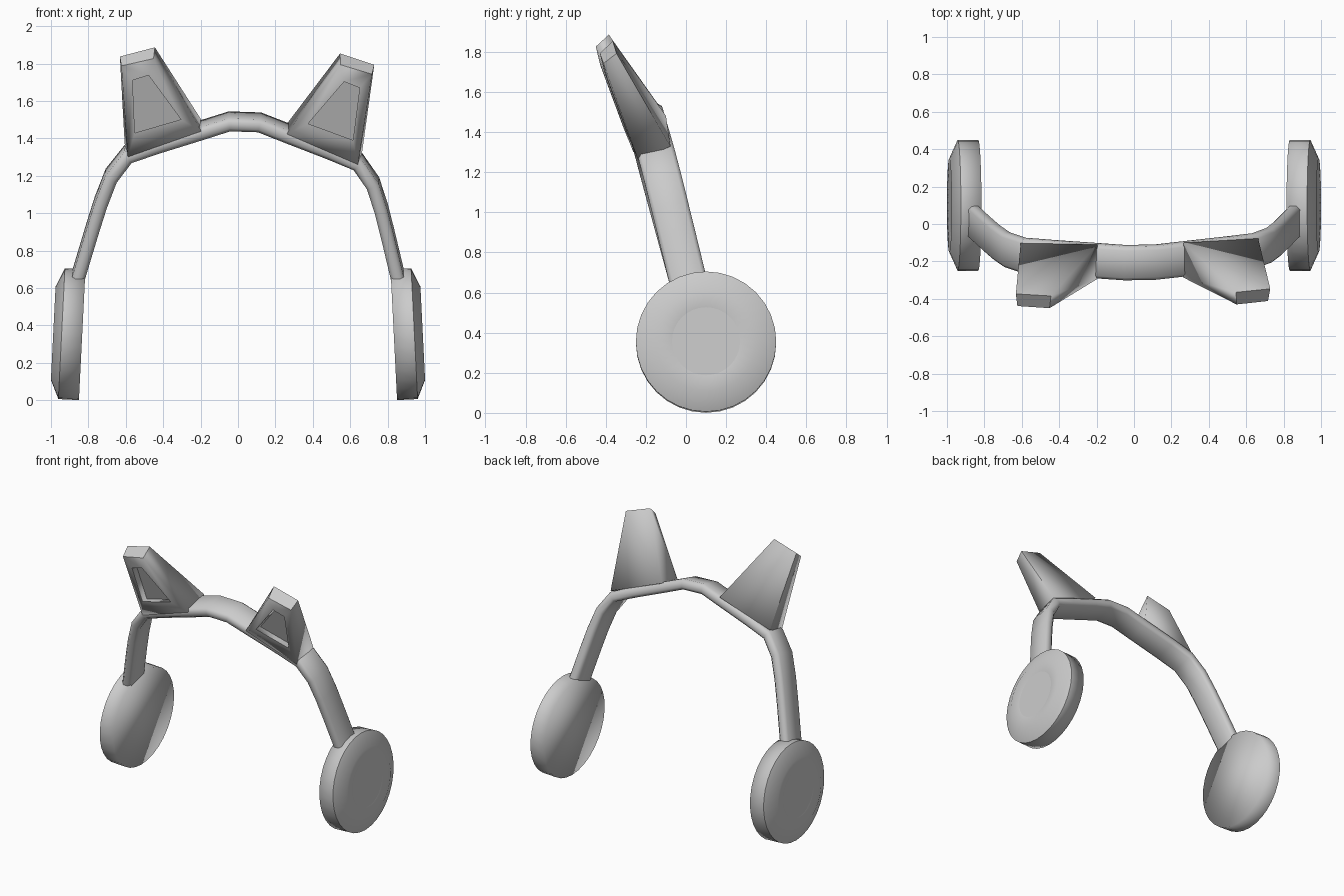
import bpy
import bmesh
from math import sin, cos, pi
from mathutils import Vector

cube = bpy.data.objects.get("Cube")
if cube:
    bpy.data.objects.remove(cube, do_unlink=True)

# One plain grey for everything
grey = bpy.data.materials.new("plain_grey")
grey.use_nodes = True
grey.diffuse_color = (0.6, 0.6, 0.6, 1)
grey.node_tree.nodes["Principled BSDF"].inputs["Base Color"].default_value = (0.6, 0.6, 0.6, 1)


def finish(name, bm):
    bmesh.ops.recalc_face_normals(bm, faces=bm.faces)
    for f in bm.faces:
        f.smooth = True
    mesh = bpy.data.meshes.new(name)
    bm.to_mesh(mesh)
    bm.free()
    mesh.materials.append(grey)
    obj = bpy.data.objects.new(name, mesh)
    bpy.context.collection.objects.link(obj)
    return obj


def bridge(bm, a, b):
    n = len(a)
    for i in range(n):
        j = (i + 1) % n
        bm.faces.new((a[i], a[j], b[j], b[i]))


def sharpen(bm, ring):
    n = len(ring)
    for i in range(n):
        edge = bm.edges.get((ring[i], ring[(i + 1) % n]))
        if edge:
            edge.smooth = False


def lean(x, y, z):
    """Slight sideways lean of the band and ears, growing with height."""
    up = z - 0.66
    k = min(1, max(0, up / 0.6))
    return Vector((x + 0.042 * up, y + 0.02 * x * k, z - 0.033 * x * k))


# Headband: chamfered strip swept along a mirrored arch that tips forward
half = [(0.855, 0.66), (0.79, 0.90), (0.75, 1.04), (0.70, 1.18),
        (0.615, 1.295), (0.46, 1.355), (0.23, 1.435), (0.08, 1.488)]
arch = [Vector(p) for p in half] + [Vector((-x, z)) for x, z in reversed(half)]
W, H, C = 0.093, 0.035, 0.018
section = [(-W, C - H), (-W, H - C), (C - W, H), (W - C, H),
           (W, H - C), (W, C - H), (W - C, -H), (C - W, -H)]

bm = bmesh.new()
rings = []
for i, p in enumerate(arch):
    before = (p - arch[i - 1]).normalized() if i > 0 else None
    after = (arch[i + 1] - p).normalized() if i < len(arch) - 1 else None
    t = ((before or after) + (after or before)).normalized()
    n = Vector((t.y, -t.x))
    ring = []
    for w, h in section:
        x = p.x + n.x * h
        z = p.y + n.y * h
        y = 0.01 - 0.26 * (z - 0.66) + 0.97 * w
        ring.append(bm.verts.new(lean(x, y, z + 0.25 * w)))
    rings.append(ring)
for a, b in zip(rings, rings[1:]):
    bridge(bm, a, b)
for ring in (rings[0], rings[-1]):
    bm.faces.new(ring)
    sharpen(bm, ring)
finish("headband", bm)


# Ears: tapered wedge with a recessed front panel
def make_ear(name, s):
    bm = bmesh.new()

    def loop(points):
        return [bm.verts.new(lean(s * x, y, z)) for x, y, z in points]

    back = loop([(0.23, -0.105, 1.49), (0.635, -0.09, 1.35),
                 (0.68, -0.36, 1.815), (0.495, -0.375, 1.87)])
    front = loop([(0.23, -0.29, 1.43), (0.615, -0.25, 1.28),
                  (0.67, -0.425, 1.765), (0.50, -0.44, 1.81)])
    hole = [(0.34, 1.49), (0.583, 1.41), (0.607, 1.69), (0.523, 1.72)]
    rim = loop([(x, -0.255 - 0.37 * (z - 1.28), z) for x, z in hole])
    panel = loop([(x, -0.205 - 0.37 * (z - 1.28), z) for x, z in hole])
    bm.faces.new(back)
    bridge(bm, back, front)
    bridge(bm, front, rim)
    bridge(bm, rim, panel)
    bm.faces.new(panel)
    sharpen(bm, rim)
    sharpen(bm, panel)
    # crisp edges around the cut-off tip
    for a, b in ((back[2], back[3]), (front[2], front[3]),
                 (back[2], front[2]), (back[3], front[3]), (back[1], back[2])):
        bm.edges.get((a, b)).smooth = False
    finish(name, bm)


# Ear cups: turned discs with a bevelled, dished outer side
def make_cup(name, s, seg=32, tilt=0.05):
    bm = bmesh.new()
    centre = Vector((0.833, 0.1, 0.35))
    axis = Vector((cos(tilt), 0, sin(tilt)))
    up = Vector((-sin(tilt), 0, cos(tilt)))
    side = Vector((0, 1, 0))
    rings = []
    for r, a in ((0.35, 0), (0.35, 0.11), (0.25, 0.155), (0.17, 0.145)):
        ring = []
        for i in range(seg):
            ang = 2 * pi * i / seg
            p = centre + axis * a + (side * cos(ang) + up * sin(ang)) * r
            ring.append(bm.verts.new((s * p.x, p.y, p.z)))
        rings.append(ring)
    for a, b in zip(rings, rings[1:]):
        bridge(bm, a, b)
    bm.faces.new(rings[0])
    bm.faces.new(rings[-1])
    sharpen(bm, rings[1])
    sharpen(bm, rings[3])
    finish(name, bm)


for label, s in (("left", 1), ("right", -1)):
    make_ear(label + "_ear", s)
    make_cup(label + "_ear_cup", s)
